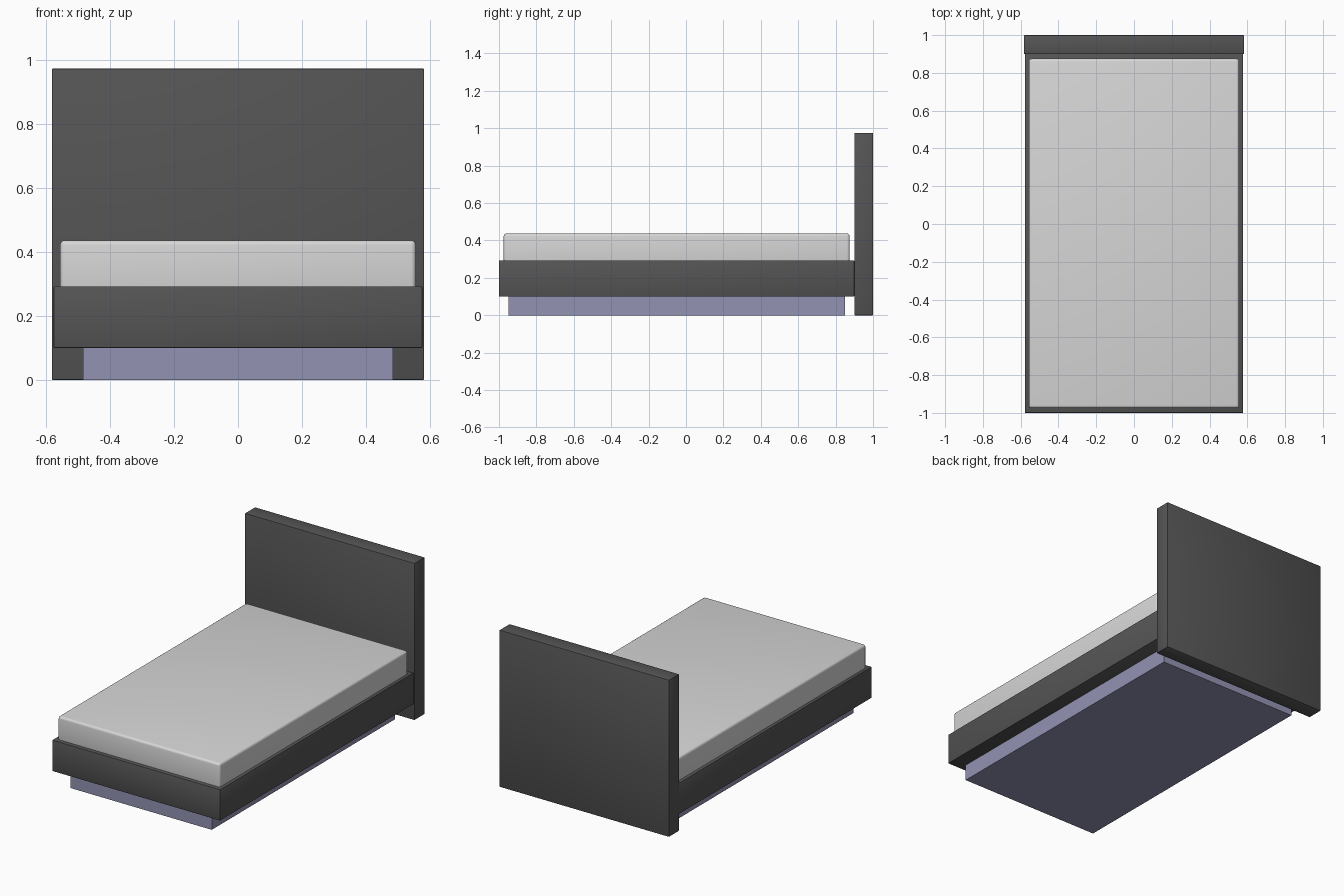
import bpy
from mathutils import Vector

cube = bpy.data.objects.get("Cube")
if cube:
    bpy.data.objects.remove(cube, do_unlink=True)


def material(name, r, g, b):
    mat = bpy.data.materials.new(name)
    mat.use_nodes = True
    mat.diffuse_color = (r, g, b, 1)
    mat.node_tree.nodes["Principled BSDF"].inputs["Base Color"].default_value = (r, g, b, 1)
    return mat


def box(name, low, high, mat, bevel=0, segments=1):
    """Box between two corners, with optional rounded edges."""
    low, high = Vector(low), Vector(high)
    bpy.ops.mesh.primitive_cube_add(size=1, location=(low + high) / 2)
    obj = bpy.context.object
    obj.name = name
    obj.scale = high - low
    bpy.ops.object.transform_apply(location=False, rotation=False, scale=True)
    obj.data.materials.append(mat)
    if bevel:
        mod = obj.modifiers.new("Rounded edges", 'BEVEL')
        mod.width = bevel
        mod.segments = segments
        bpy.ops.object.modifier_apply(modifier=mod.name)
        bpy.ops.object.shade_smooth_by_angle()
    return obj


charcoal = material("charcoal upholstery", 0.09, 0.09, 0.09)
white = material("white fabric", 0.68, 0.68, 0.68)
lavender = material("lavender grey", 0.29, 0.29, 0.45)

# Recessed plinth
box("plinth", (-0.485, -0.95, 0), (0.485, 0.85, 0.1), lavender)

# Upholstered bed frame and headboard
box("bed_frame", (-0.577, -1, 0.1), (0.577, 0.9, 0.293), charcoal, 0.003, 2)
box("headboard", (-0.583, 0.9, 0), (0.583, 1, 0.975), charcoal, 0.004, 2)

# Mattress with soft edges, sunk slightly into the frame
box("mattress", (-0.557, -0.975, 0.27), (0.557, 0.875, 0.437), white, 0.015, 4)
